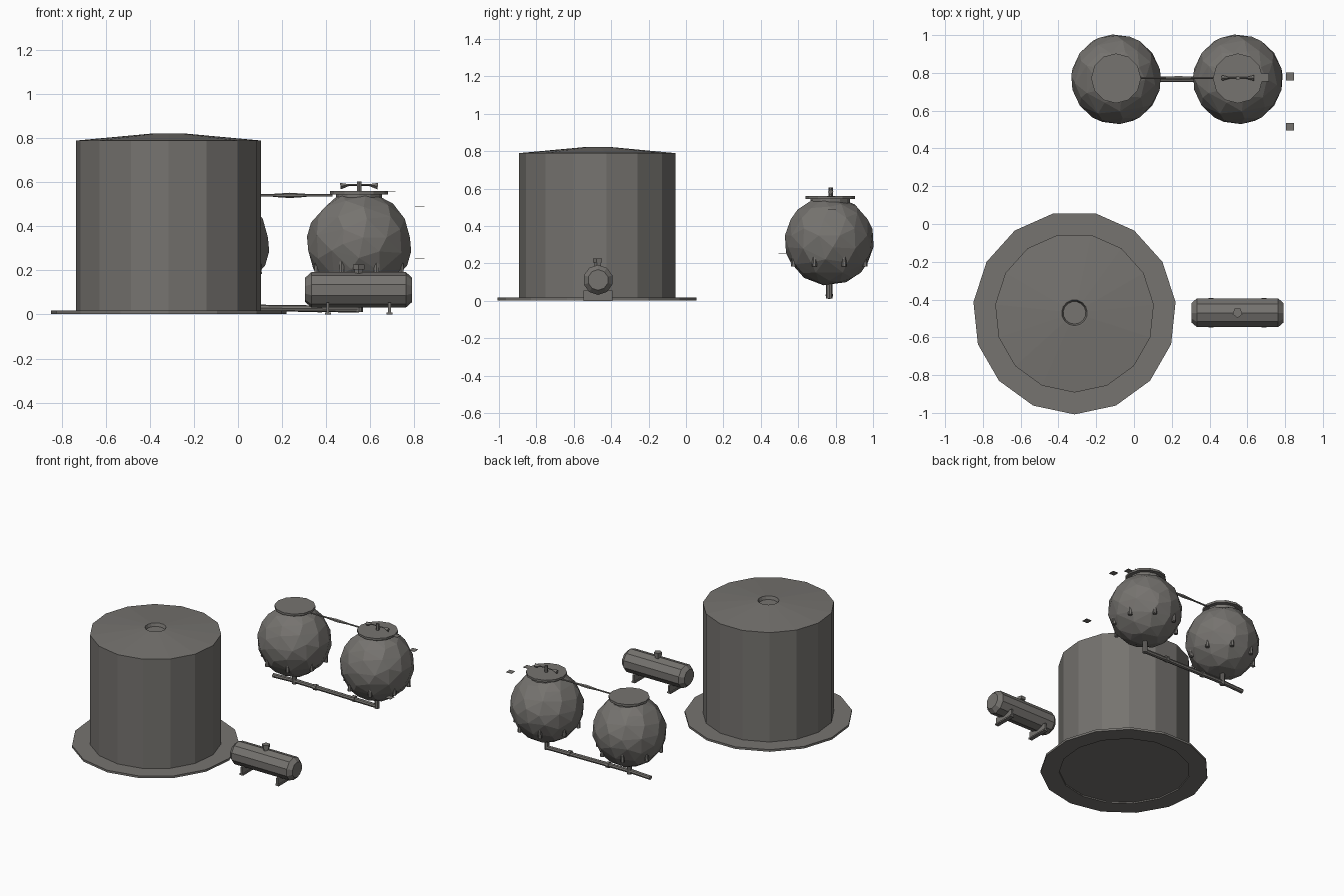
import bpy, bmesh, math
from mathutils import Vector

cube = bpy.data.objects.get("Cube")
if cube:
    bpy.data.objects.remove(cube, do_unlink=True)

COLOR = (0.18, 0.172, 0.16, 1)
metal = bpy.data.materials.new("weathered_grey_metal")
metal.use_nodes = True
metal.diffuse_color = COLOR
for node in metal.node_tree.nodes:
    if node.type == 'BSDF_PRINCIPLED':
        node.inputs["Base Color"].default_value = COLOR


def finish(name, bm, location):
    """Turn a bmesh into a flat shaded object."""
    bmesh.ops.recalc_face_normals(bm, faces=bm.faces)
    mesh = bpy.data.meshes.new(name)
    bm.to_mesh(mesh)
    bm.free()
    mesh.materials.append(metal)
    obj = bpy.data.objects.new(name, mesh)
    obj.location = location
    bpy.context.collection.objects.link(obj)
    return obj


def lathe(name, profile, sides, location, axis=(0, 0, 1), closed=False):
    """Spin (radius, height) points about an axis, one corner at local +y."""
    bm = bmesh.new()
    rings = []
    for r, h in profile:
        if r == 0:
            rings.append([bm.verts.new((0, 0, h))] * sides)
        else:
            angles = [math.pi / 2 + math.tau * i / sides for i in range(sides)]
            rings.append([bm.verts.new((r * math.cos(a), r * math.sin(a), h)) for a in angles])
    pairs = list(zip(rings, rings[1:]))
    if closed:
        pairs.append((rings[-1], rings[0]))
    for low, high in pairs:
        for i in range(sides):
            j = (i + 1) % sides
            corners = list(dict.fromkeys((low[i], low[j], high[j], high[i])))
            bm.faces.new(corners)
    obj = finish(name, bm, location)
    obj.rotation_mode = 'QUATERNION'
    obj.rotation_quaternion = Vector(axis).to_track_quat('Z', 'Y')
    return obj


def rod(name, start, end, r, r_end=None, sides=8):
    start, end = Vector(start), Vector(end)
    length = (end - start).length
    profile = [(0, 0), (r, 0), (r if r_end is None else r_end, length), (0, length)]
    return lathe(name, profile, sides, start, end - start)


def box(name, center, size):
    bm = bmesh.new()
    bmesh.ops.create_cube(bm, size=1)
    bmesh.ops.scale(bm, vec=size, verts=bm.verts)
    return finish(name, bm, center)


# Large storage tank with sunken roof hatch, standing on a base ring
TANK = (-0.315, -0.47, 0)
lathe("storage_tank", [(0, 0.012), (0.422, 0.012), (0.422, 0.79), (0.075, 0.822),
                       (0.068, 0.822), (0.06, 0.8), (0, 0.8)], 15, TANK)
lathe("base_ring", [(0.418, 0.003), (0.538, 0.003), (0.538, 0.018), (0.418, 0.018)],
      15, TANK, closed=True)

# Small horizontal tank
SX, SY, SZ = 0.548, -0.47, 0.112
lathe("small_tank", [(0, -0.243), (0.055, -0.243), (0.08, -0.215),
                     (0.08, 0.215), (0.055, 0.243), (0, 0.243)], 10, (SX, SY, SZ), (1, 0, 0))
lathe("small_tank_nozzle", [(0, 0.18), (0.02, 0.18), (0.02, 0.205), (0.027, 0.205),
                            (0.027, 0.227), (0, 0.227)], 5, (SX, SY, 0))

# Saddle supports: U-shaped plate on a wider foot
for side in (-1, 1):
    x = SX + side * 0.14
    box("saddle_foot", (x, SY, 0.005), (0.027, 0.155, 0.01))
    box("saddle_plate", (x, SY, 0.03), (0.012, 0.155, 0.05))

# Two spherical tanks
BALL_Y, BALL_Z, BALL_R = 0.766, 0.32, 0.237
for label, x in (("left", 0.55), ("right", -0.095)):
    bm = bmesh.new()
    bmesh.ops.create_icosphere(bm, subdivisions=3, radius=BALL_R)
    ball = finish(label + "_sphere_tank", bm, (x, BALL_Y, BALL_Z))
    facets = ball.modifiers.new("coarse_facets", 'DECIMATE')
    facets.ratio = 0.5
    # Top manway disc and its neck
    lathe(label + "_top_disc", [(0, 0.51), (0.105, 0.51), (0.105, 0.546), (0.132, 0.546),
                                (0.132, 0.561), (0, 0.561)], 12, (x, BALL_Y + 0.005, 0))
    # Stubs of the support columns
    for i in range(8):
        a = math.tau * (i + 0.5) / 8
        px, py = x + 0.207 * math.cos(a), BALL_Y + 0.207 * math.sin(a)
        rod(label + "_column_stub", (px, py, 0.185), (px, py, 0.27), 0.014, 0.008, 6)
    # Bottom outlet
    rod(label + "_outlet", (x, BALL_Y, 0.012), (x, BALL_Y, 0.1), 0.017)

# Upper pipe joining the discs, thickened at the valve
PIPE_Y = BALL_Y + 0.007
rod("upper_pipe", (0.03, PIPE_Y, 0.541), (0.43, PIPE_Y, 0.541), 0.006, sides=6)
lathe("upper_valve", [(0, -0.075), (0.007, -0.075), (0.012, 0), (0.007, 0.075), (0, 0.075)],
      6, (0.235, PIPE_Y, 0.541), (1, 0, 0))

# Lower pipe run with flanges and open tail
rod("lower_pipe", (-0.095, BALL_Y, 0.032), (0.55, BALL_Y, 0.024), 0.015)
rod("lower_pipe_tail", (-0.26, BALL_Y, 0.026), (-0.095, BALL_Y, 0.032), 0.015)
for x in (0.06, 0.36):
    rod("pipe_flange", (x, BALL_Y, 0.03), (x + 0.022, BALL_Y, 0.03), 0.021)

# Bow-shaped valve handle on one sphere
HX = 0.55
rod("handle_stem", (HX, PIPE_Y, 0.555), (HX, PIPE_Y, 0.605), 0.012, sides=6)
for side in (-1, 1):
    rod("handle_arm", (HX, PIPE_Y, 0.588), (HX + side * 0.055, PIPE_Y, 0.588), 0.004, sides=4)
    rod("handle_wing", (HX + side * 0.045, PIPE_Y, 0.588),
        (HX + side * 0.085, PIPE_Y, 0.583), 0.004, 0.015, 4)

# Small loose plates beside the sphere
for spot in ((0.825, 0.78, 0.49), (0.825, 0.515, 0.255), (0.695, 0.775, 0.557)):
    box("step_plate", spot, (0.042, 0.042, 0.002))
